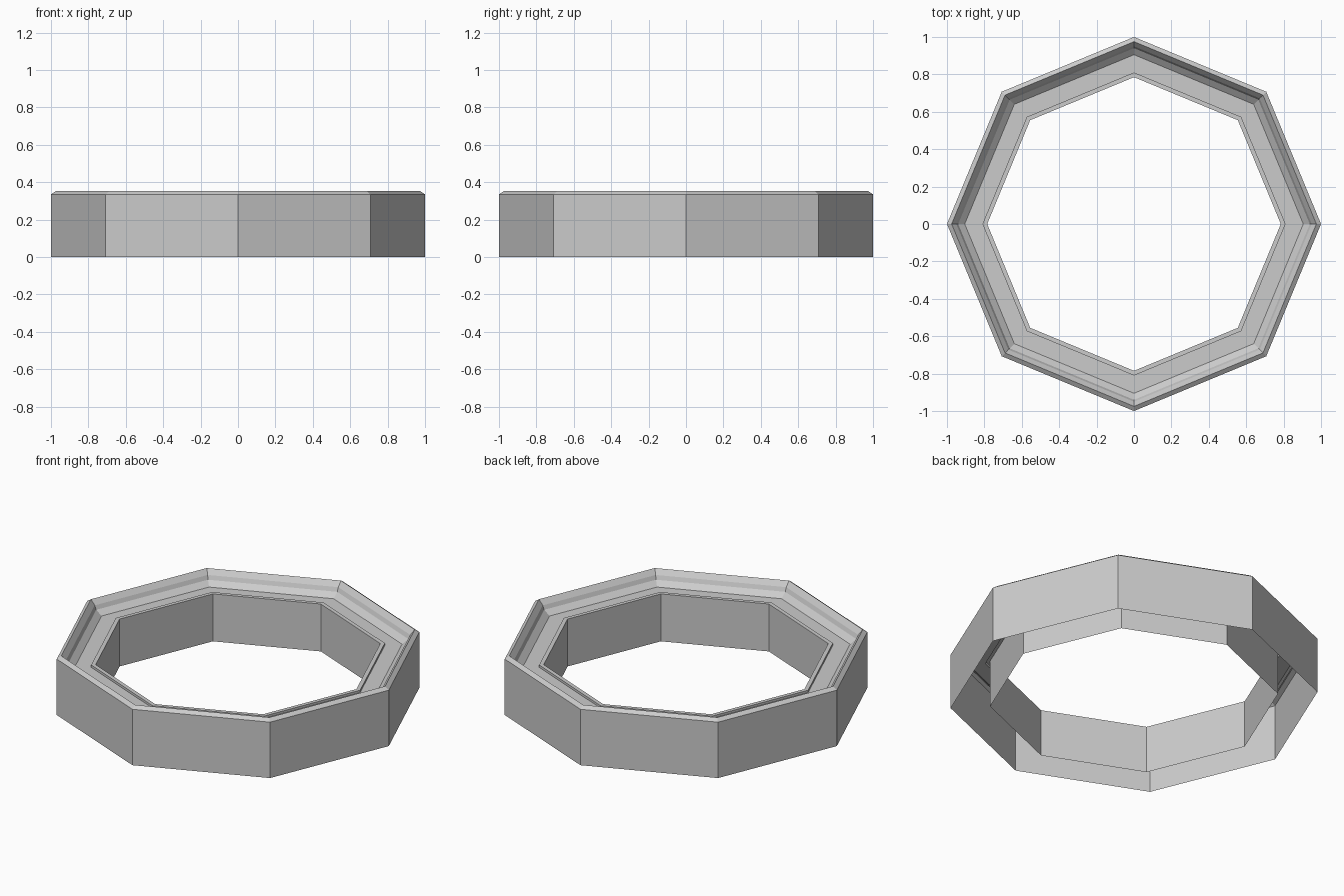
import bpy, bmesh
from math import cos, sin, pi

if "Cube" in bpy.data.objects:
    bpy.data.objects.remove(bpy.data.objects["Cube"])

SIDES = 8

# Cross-section (radius, height), from outer foot over the rim to inner foot; underside is open
PROFILE = [
    (1.0, 0.0), (1.0, 0.335), (0.975, 0.352),      # outer wall and chamfered rim
    (0.95, 0.322), (0.94, 0.298), (0.905, 0.27),   # moulded inner slope
    (0.81, 0.27), (0.81, 0.284), (0.785, 0.284),   # flat ledge and raised lip
    (0.785, 0.0),                                  # inner wall
]


def lathe(name, profile, sides):
    bm = bmesh.new()
    rings = []
    for i in range(sides):
        a = 2 * pi * i / sides
        rings.append([bm.verts.new((r * cos(a), r * sin(a), z)) for r, z in profile])
    for i in range(sides):
        a, b = rings[i], rings[(i + 1) % sides]
        for j in range(len(profile) - 1):
            bm.faces.new((a[j], b[j], b[j + 1], a[j + 1]))
    mesh = bpy.data.meshes.new(name)
    bm.to_mesh(mesh)
    bm.free()
    obj = bpy.data.objects.new(name, mesh)
    bpy.context.collection.objects.link(obj)
    return obj


# Octagonal hollow frame
lathe("octagonal_ring", PROFILE, SIDES)
